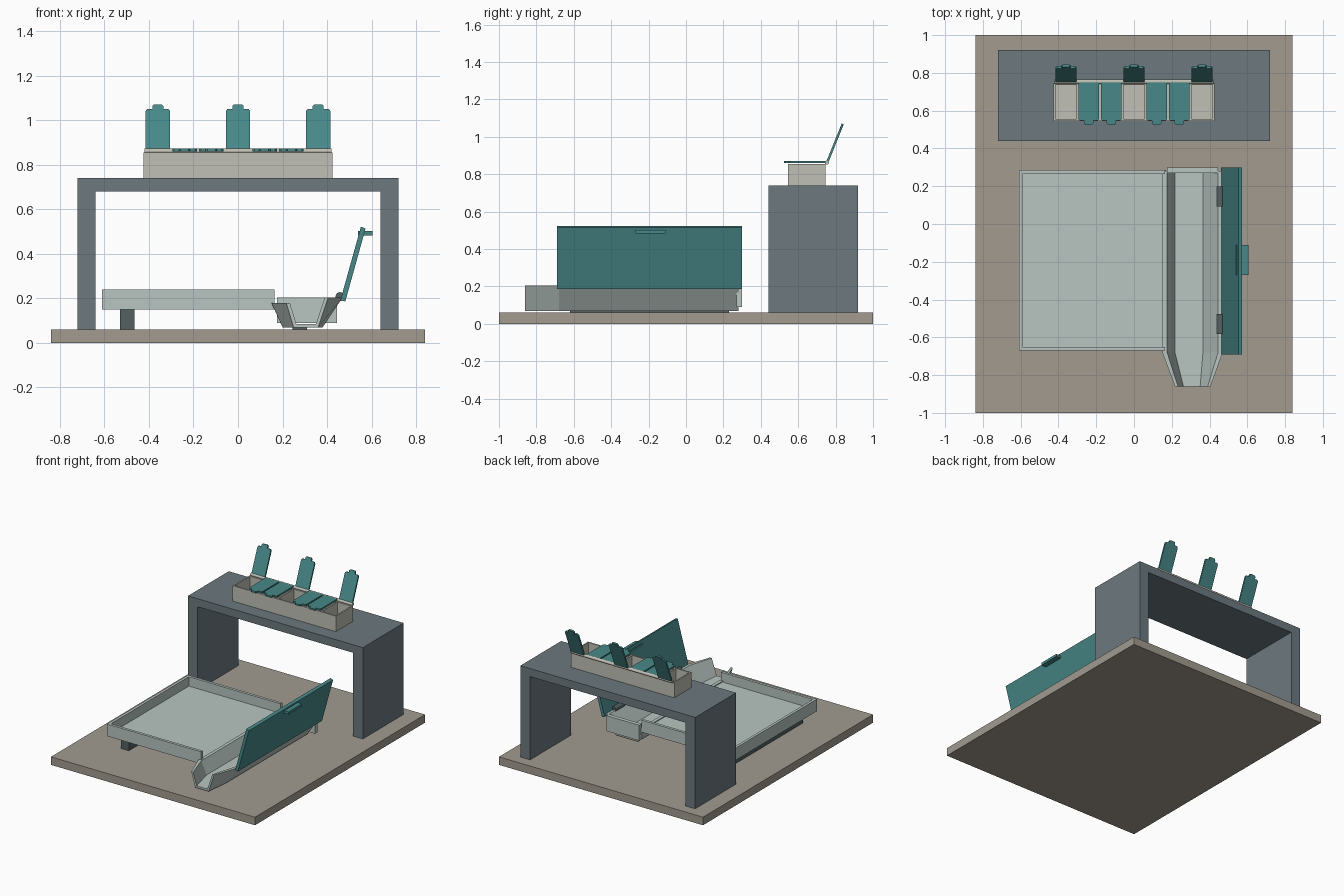
import bpy, bmesh, math
from mathutils import Matrix, Vector

if "Cube" in bpy.data.objects:
    bpy.data.objects.remove(bpy.data.objects["Cube"])


def material(name, r, g, b):
    m = bpy.data.materials.new(name)
    m.diffuse_color = (r, g, b, 1)
    m.use_nodes = True
    m.node_tree.nodes["Principled BSDF"].inputs["Base Color"].default_value = m.diffuse_color
    return m


STONE = material("warm_stone", 0.36, 0.33, 0.28)
SLATE = material("slate", 0.15, 0.19, 0.21)
TEAL = material("teal", 0.065, 0.25, 0.25)
PALE = material("pale_green", 0.48, 0.56, 0.53)
CREAM = material("cream", 0.53, 0.53, 0.47)
DARK = material("dark_grey", 0.09, 0.12, 0.12)


def finish(name, bm, mat):
    bmesh.ops.recalc_face_normals(bm, faces=bm.faces)
    me = bpy.data.meshes.new(name)
    bm.to_mesh(me)
    bm.free()
    me.materials.append(mat)
    ob = bpy.data.objects.new(name, me)
    bpy.context.collection.objects.link(ob)
    return ob


def loft(name, rings, mat):
    """Closed solid through matching rings of points."""
    bm = bmesh.new()
    vs = [[bm.verts.new(p) for p in ring] for ring in rings]
    n = len(rings[0])
    for a, b in zip(vs, vs[1:]):
        for i in range(n):
            j = (i + 1) % n
            bm.faces.new((a[i], a[j], b[j], b[i]))
    bm.faces.new(vs[0])
    bm.faces.new(vs[-1][::-1])
    return finish(name, bm, mat)


def along_y(profile, y):
    return [(x, y, z) for x, z in profile]


def box(name, x0, x1, y0, y1, z0, z1, mat):
    rect = [(x0, z0), (x1, z0), (x1, z1), (x0, z1)]
    return loft(name, [along_y(rect, y0), along_y(rect, y1)], mat)


def rod(name, centre, radius, length, axis, mat, sides=16):
    bm = bmesh.new()
    rot = Matrix.Rotation(math.pi / 2, 4, 'Y' if axis == 'x' else 'X')
    bmesh.ops.create_cone(bm, cap_ends=True, segments=sides, radius1=radius, radius2=radius,
                          depth=length, matrix=Matrix.Translation(centre) @ rot)
    return finish(name, bm, mat)


# Base slab
box("base", -0.84, 0.84, -1, 1, 0, 0.06, STONE)

# Bench: one arch profile swept front to back
arch = [(-0.72, 0.06), (-0.64, 0.06), (-0.64, 0.68), (0.64, 0.68),
        (0.64, 0.06), (0.72, 0.06), (0.72, 0.74), (-0.72, 0.74)]
loft("bench", [along_y(arch, 0.44), along_y(arch, 0.92)], SLATE)

# Seven-compartment box
box("organizer_floor", -0.425, 0.425, 0.545, 0.745, 0.74, 0.76, CREAM)
box("organizer_front", -0.425, 0.425, 0.545, 0.555, 0.76, 0.855, CREAM)
box("organizer_back", -0.425, 0.425, 0.735, 0.745, 0.76, 0.855, CREAM)
for i in range(8):
    x = -0.42 + 0.12 * i
    box(f"organizer_divider_{i}", x - 0.005, x + 0.005, 0.555, 0.735, 0.76, 0.855, CREAM)
rod("organizer_hinge_rod", (0, 0.753, 0.862), 0.011, 0.84, 'x', CREAM)

# Lids: tabbed outline, hinged at the back; every third one is open
half = [(0.055, 0), (0.055, -0.193), (0.047, -0.203), (0.025, -0.203), (0.025, -0.217), (0.018, -0.225)]
outline = half + [(-x, y) for x, y in reversed(half)]
for i in range(7):
    lid = loft(f"organizer_lid_{i}", [[(x, y, z) for x, y in outline] for z in (-0.002, 0.01)], TEAL)
    lid.location = (-0.36 + 0.12 * i, 0.75, 0.862)
    if i % 3 == 0:
        lid.rotation_euler.x = -math.radians(112)

# Counting tray, open towards the trough
box("tray_floor", -0.61, 0.17, -0.67, 0.285, 0.15, 0.17, PALE)
box("tray_left_wall", -0.61, -0.59, -0.67, 0.285, 0.17, 0.24, PALE)
box("tray_front_wall", -0.59, 0.165, -0.67, -0.65, 0.17, 0.24, PALE)
box("tray_back_wall", -0.59, 0.165, 0.265, 0.285, 0.17, 0.24, PALE)
box("tray_foot", -0.53, -0.465, -0.62, 0.23, 0.06, 0.15, DARK)

# Trough with tapered pouring spout
main = [(0.15, 0.18), (0.20, 0.07), (0.38, 0.07), (0.47, 0.205),
        (0.445, 0.205), (0.365, 0.085), (0.217, 0.085), (0.175, 0.18)]
tip = [(0.217, 0.18), (0.25, 0.07), (0.36, 0.07), (0.405, 0.205),
       (0.39, 0.205), (0.35, 0.085), (0.262, 0.085), (0.233, 0.18)]
loft("trough", [along_y(tip, -0.86), along_y(main, -0.68), along_y(main, 0.28)], PALE)
box("trough_back_plate", 0.175, 0.445, 0.27, 0.30, 0.09, 0.205, PALE)
box("trough_foot", 0.245, 0.31, -0.62, 0.23, 0.06, 0.072, DARK)

# Trough cover, swung open, with handle and hinge knuckles
cover = [(0.46, 0.192), (0.482, 0.186), (0.573, 0.514), (0.552, 0.522)]
loft("trough_cover", [along_y(cover, -0.69), along_y(cover, 0.30)], TEAL)
box("cover_handle", 0.54, 0.605, -0.27, -0.11, 0.483, 0.502, TEAL)
for i, y in enumerate((-0.53, 0.145)):
    rod(f"cover_hinge_{i}", (0.458, y, 0.208), 0.02, 0.105, 'y', DARK)

# Smooth the round rods only
for ob in bpy.data.objects:
    if "hinge" in ob.name:
        bpy.ops.object.select_all(action='DESELECT')
        ob.select_set(True)
        bpy.context.view_layer.objects.active = ob
        bpy.ops.object.shade_smooth_by_angle()
